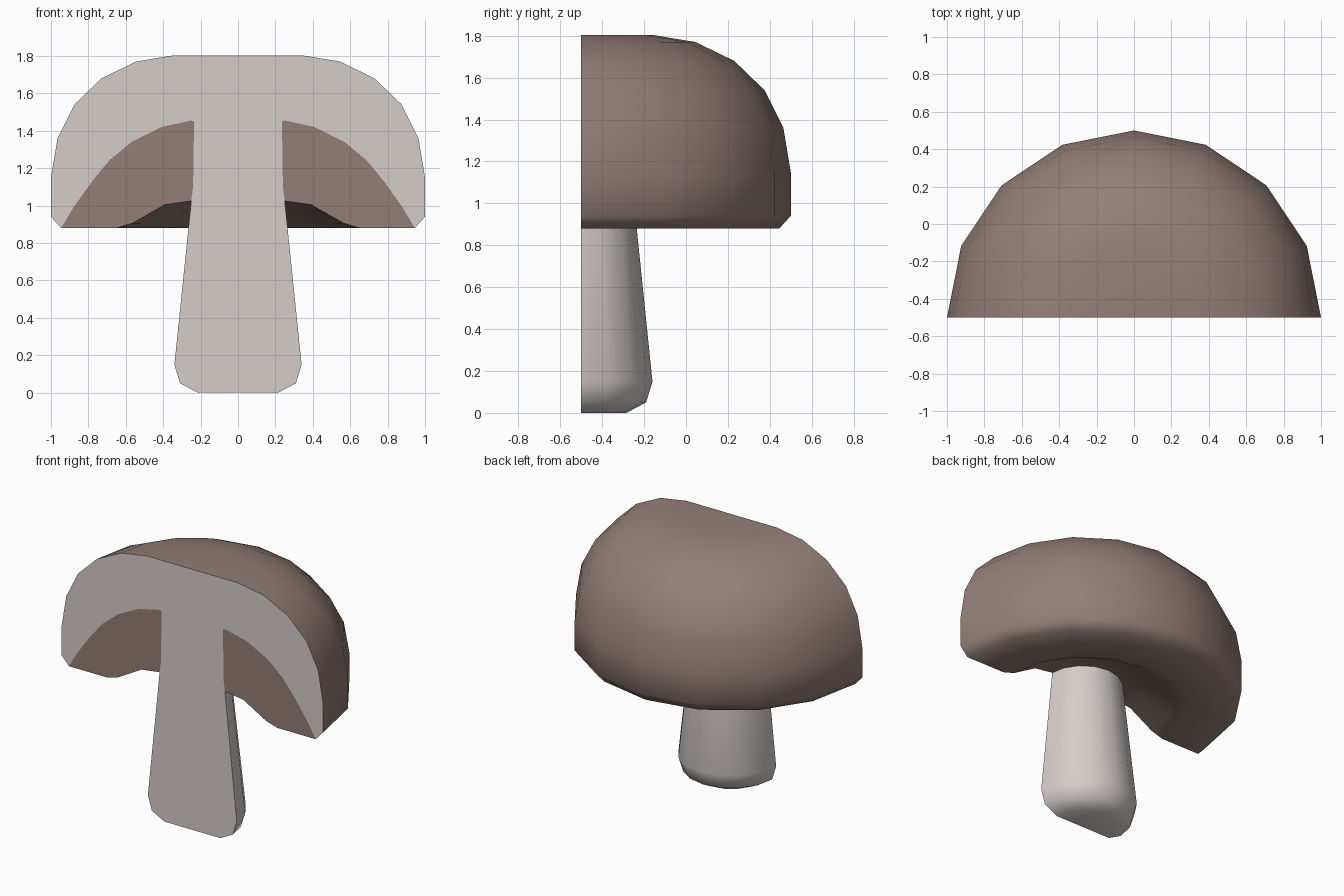
import bpy, bmesh, math

if "Cube" in bpy.data.objects:
    bpy.data.objects.remove(bpy.data.objects["Cube"])

CUT_Y = -0.5      # plane of the slice
STEPS = 8         # sides in the half turn


def material(name, rgb):
    m = bpy.data.materials.new(name)
    m.diffuse_color = (*rgb, 1)
    m.use_nodes = True
    m.node_tree.nodes["Principled BSDF"].inputs["Base Color"].default_value = m.diffuse_color
    return m


brown = material("mushroom brown", (0.29, 0.21, 0.182))
cream = material("pale flesh", (0.66, 0.61, 0.59))


def finish(name, bm, mat, smooth):
    me = bpy.data.meshes.new(name)
    bm.to_mesh(me)
    bm.free()
    ob = bpy.data.objects.new(name, me)
    bpy.context.collection.objects.link(ob)
    me.materials.append(mat)
    if smooth:
        bpy.ops.object.select_all(action='DESELECT')
        ob.select_set(True)
        bpy.context.view_layer.objects.active = ob
        bpy.ops.object.shade_smooth_by_angle(angle=math.radians(60))
    return ob


def half_turn(name, profile, mat):
    """Revolve an (r, z) profile half way round; profile runs bottom to top outside."""
    bm = bmesh.new()
    rings = []
    for i in range(STEPS + 1):
        a = math.pi * i / STEPS
        rings.append([bm.verts.new((r * math.cos(a), CUT_Y + r * math.sin(a), z))
                      for r, z in profile])
    for p, q in zip(rings, rings[1:]):
        for j in range(len(profile) - 1):
            bm.faces.new((p[j], q[j], q[j + 1], p[j + 1]))
    bmesh.ops.remove_doubles(bm, verts=bm.verts, dist=1e-5)
    return finish(name, bm, mat, True)


def slice_faces(name, outlines, mat):
    """Flat faces on the cut plane, turned to the front."""
    bm = bmesh.new()
    for pts in outlines:
        f = bm.faces.new([bm.verts.new((x, CUT_Y, z)) for x, z in pts])
        f.normal_update()
        if f.normal.y > 0:
            f.normal_flip()
    return finish(name, bm, mat, False)


def mirrored(pts):
    return [(-x, z) for x, z in pts]


# Profiles, as radius and height
dome = [(0.945, 0.88), (1.0, 0.94), (1.0, 1.15), (0.965, 1.36), (0.875, 1.54),
        (0.73, 1.68), (0.545, 1.77), (0.345, 1.803)]
under = [(0.245, 1.025), (0.39, 1.005), (0.565, 0.905), (0.65, 0.88)]
stem = [(0.215, 0.005), (0.31, 0.05), (0.34, 0.15), (0.25, 1.025)]
gill_arc = [(0.235, 1.45), (0.25, 1.455), (0.41, 1.42), (0.57, 1.34),
            (0.69, 1.24), (0.78, 1.13), (0.88, 0.99)]

# Cap skin and underside
half_turn("cap", under + dome + [(0, 1.803)], brown)

# Stem
half_turn("stem", [(0, 0.0)] + [(0.215, 0.0)] + stem[1:], cream)

# Pale sliced flesh of cap and stem in one outline
right = ([(0.215, 0.0)] + stem[1:] + [(0.24, 1.1)] + gill_arc + dome)
slice_faces("cut_flesh", [right + mirrored(right)[::-1]], cream)

# Brown gills showing in the slice, left and right
gill = [under[0], (0.24, 1.1)] + gill_arc + [dome[0]] + under[:0:-1]
slice_faces("cut_gills", [gill, mirrored(gill)], brown)
